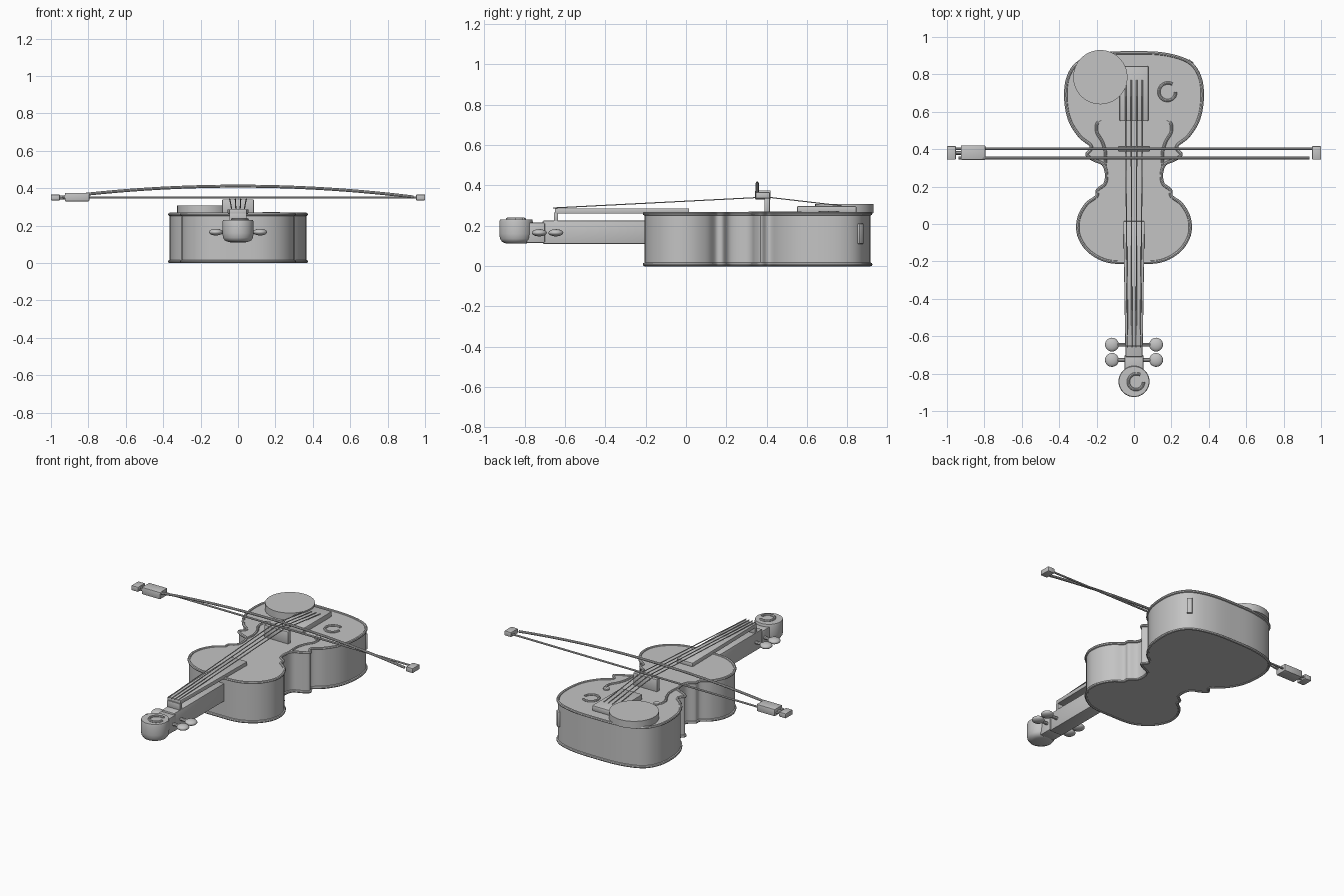
import bpy, bmesh, math
from mathutils import Vector

cube = bpy.data.objects.get("Cube")
if cube:
    bpy.data.objects.remove(cube, do_unlink=True)

grey = bpy.data.materials.new("plain grey")
grey.use_nodes = True
GREY = (0.55, 0.55, 0.55, 1)
grey.diffuse_color = GREY
grey.node_tree.nodes["Principled BSDF"].inputs["Base Color"].default_value = GREY


def finish(obj, name, smooth=True):
    obj.name = name
    obj.data.materials.clear()
    obj.data.materials.append(grey)
    if smooth:
        bpy.ops.object.select_all(action='DESELECT')
        obj.select_set(True)
        bpy.context.view_layer.objects.active = obj
        bpy.ops.object.shade_smooth_by_angle(angle=math.radians(35))
    return obj


def from_bmesh(name, bm, smooth=True):
    bmesh.ops.recalc_face_normals(bm, faces=bm.faces)
    mesh = bpy.data.meshes.new(name)
    bm.to_mesh(mesh)
    bm.free()
    obj = bpy.data.objects.new(name, mesh)
    bpy.context.collection.objects.link(obj)
    return finish(obj, name, smooth)


def prism(name, outline, z0, z1, bevel=0):
    """Extrude a flat outline from z0 up to z1."""
    bm = bmesh.new()
    face = bm.faces.new([bm.verts.new((x, y, z0)) for x, y in outline])
    ext = bmesh.ops.extrude_face_region(bm, geom=[face])
    for v in ext["geom"]:
        if isinstance(v, bmesh.types.BMVert):
            v.co.z = z1
    if bevel:
        bmesh.ops.bevel(bm, geom=bm.edges[:], offset=bevel, segments=2,
                        affect='EDGES', profile=0.5)
    return from_bmesh(name, bm)


def box(name, x, y, z, bevel=0.004):
    return prism(name, [(x[0], y[0]), (x[1], y[0]), (x[1], y[1]), (x[0], y[1])],
                 z[0], z[1], bevel)


def tube(name, points, radius, closed=False, sides=2):
    curve = bpy.data.curves.new(name, 'CURVE')
    curve.dimensions = '3D'
    curve.bevel_depth = radius
    curve.bevel_resolution = sides
    curve.use_fill_caps = True
    spline = curve.splines.new('POLY')
    spline.points.add(len(points) - 1)
    for p, co in zip(spline.points, points):
        p.co = (*co, 1)
    spline.use_cyclic_u = closed
    obj = bpy.data.objects.new(name, curve)
    bpy.context.collection.objects.link(obj)
    bpy.ops.object.select_all(action='DESELECT')
    obj.select_set(True)
    bpy.context.view_layer.objects.active = obj
    bpy.ops.object.convert(target='MESH')
    return finish(bpy.context.view_layer.objects.active, name)


def flow(points, steps, closed=False):
    """Smooth spline through 2D points."""
    pts = [Vector(p) for p in points]
    n = len(pts)
    pick = (lambda i: pts[i % n]) if closed else (lambda i: pts[max(0, min(n - 1, i))])
    out = []
    for i in range(n if closed else n - 1):
        a, b, c, d = (pick(i + k) for k in (-1, 0, 1, 2))
        for s in range(steps):
            t = s / steps
            out.append(0.5 * (2 * b + (c - a) * t + (2 * a - 5 * b + 4 * c - d) * t * t
                              + (3 * b - a - 3 * c + d) * t ** 3))
    if not closed:
        out.append(pts[-1])
    return out


def circle(cx, cy, r, n=48):
    return [(cx + r * math.cos(math.tau * i / n), cy + r * math.sin(math.tau * i / n))
            for i in range(n)]


def scroll(name, cx, cy, z, r, thick):
    """Open hook with a curl at its end."""
    pts = []
    for i in range(29):
        t = i / 28
        a = math.radians(60 + 300 * t)
        k = r * (1 - 0.15 * t)
        pts.append((cx + k * math.cos(a), cy + k * math.sin(a), z))
    return tube(name, pts, thick)


# Body: waisted box with beaded rims
half = [(0.16, 0.908), (0.29, 0.868), (0.35, 0.79), (0.365, 0.68), (0.345, 0.56),
        (0.29, 0.47), (0.235, 0.425), (0.23, 0.4), (0.252, 0.37), (0.215, 0.343),
        (0.165, 0.32), (0.147, 0.27), (0.155, 0.215), (0.195, 0.182), (0.2, 0.148),
        (0.255, 0.105), (0.295, 0.03), (0.295, -0.06), (0.24, -0.145), (0.14, -0.198)]
loop = [(0, 0.915)] + half + [(0, -0.205)] + [(-x, y) for x, y in reversed(half)]
outline = flow(loop, 5, True)
prism("body", outline, 0.004, 0.262)
for name, z in (("lower_rim", 0.008), ("upper_rim", 0.26)):
    tube(name, [(p.x, p.y, z) for p in outline], 0.009, True)

# Sound holes and scroll ornaments on the top plate
hole = flow([(0.175, 0.555), (0.198, 0.535), (0.198, 0.49), (0.17, 0.44),
             (0.152, 0.38), (0.155, 0.31)], 6)
for side, s in (("left", 1), ("right", -1)):
    tube("sound_hole_" + side, [(s * p.x, p.y, 0.263) for p in hole], 0.008)
    prism("sound_hole_eye_" + side, circle(s * 0.178, 0.553, 0.019, 20), 0.258, 0.27)
scroll("plate_scroll", 0.18, 0.705, 0.264, 0.05, 0.008)

# Fittings on the body
prism("chin_rest", circle(-0.18, 0.785, 0.145, 64), 0.262, 0.307)
box("tailpiece", (-0.077, 0.077), (0.55, 0.845), (0.262, 0.297), 0.006)
box("bridge", (-0.085, 0.085), (0.388, 0.416), (0.26, 0.34))
clip = box("side_clip", (-0.012, 0.012), (-0.016, 0.016), (0.11, 0.21))
clip.location = (0.3, 0.862, 0)
clip.rotation_euler.z = math.radians(50)

# Neck, fingerboard and peg box
box("neck", (-0.045, 0.045), (-0.71, -0.2), (0.11, 0.225))
prism("fingerboard", [(-0.047, -0.65), (0.047, -0.65), (0.057, 0.015), (-0.057, 0.015)],
      0.26, 0.286, 0.004)
box("nut", (-0.046, 0.046), (-0.655, -0.635), (0.222, 0.265), 0.002)
box("peg_box", (-0.05, 0.05), (-0.79, -0.7), (0.115, 0.215))

# Rounded head, lathed from a side profile
bm = bmesh.new()
profile = [(0, 0.112), (0.05, 0.112), (0.07, 0.12), (0.08, 0.135), (0.083, 0.16),
           (0.083, 0.22), (0.08, 0.23), (0, 0.23)]
verts = [bm.verts.new((r, 0, z)) for r, z in profile]
edges = [bm.edges.new(pair) for pair in zip(verts, verts[1:])]
bmesh.ops.spin(bm, geom=verts + edges, cent=(0, 0, 0), axis=(0, 0, 1),
               angle=math.tau, steps=40)
bmesh.ops.remove_doubles(bm, verts=bm.verts, dist=0.0001)
head = from_bmesh("head", bm)
head.location.y = -0.842
scroll("head_scroll", 0.012, -0.845, 0.232, 0.045, 0.008)

# Pegs: a shaft and a flattened knob, two each side
for side, s in (("left", 1), ("right", -1)):
    for row, y in (("upper", -0.727), ("lower", -0.645)):
        tube(f"peg_shaft_{side}_{row}", [(s * 0.03, y, 0.165), (s * 0.1, y, 0.165)], 0.01)
        bm = bmesh.new()
        bmesh.ops.create_uvsphere(bm, u_segments=24, v_segments=14, radius=0.037)
        bmesh.ops.scale(bm, vec=(1, 1, 0.48), verts=bm.verts)
        knob = from_bmesh(f"peg_knob_{side}_{row}", bm)
        knob.location = (s * 0.118, y, 0.165)

# Strings running over the bridge
for i in range(4):
    k = (i - 1.5) / 1.5
    tube(f"string_{i + 1}", [(k * 0.034, -0.66, 0.288), (k * 0.044, 0.4, 0.342),
                             (k * 0.044, 0.77, 0.299)], 0.003, sides=1)

# Bow: arched stick, flat hair, end blocks and frog
stick = [(x / 16, 0.353, 0.345 + 0.066 * (1 - (x / 16) ** 2)) for x in range(-15, 16)]
tube("bow_stick", stick, 0.008)
tube("bow_hair", [(-0.97, 0.402, 0.35), (0.97, 0.402, 0.35)], 0.006)
box("bow_tip", (0.952, 1.0), (0.345, 0.416), (0.335, 0.366))
box("bow_end", (-1.0, -0.952), (0.345, 0.416), (0.335, 0.366))
box("bow_frog", (-0.925, -0.795), (0.343, 0.42), (0.33, 0.375))
tube("bow_screw", [(-0.96, 0.38, 0.35), (-0.91, 0.38, 0.35)], 0.01)
